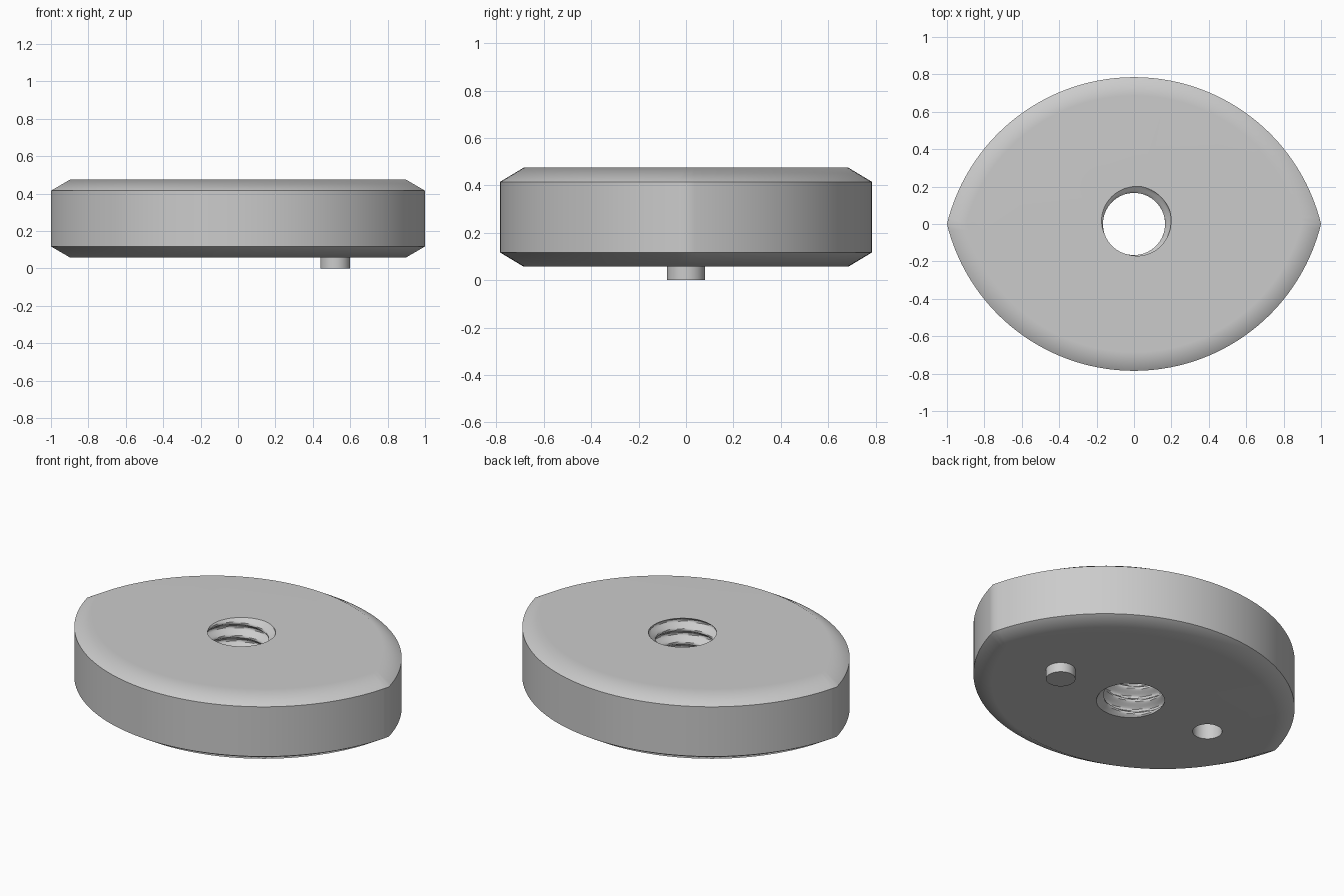
import bpy, bmesh, math

old = bpy.data.objects.get("Cube")
if old:
    bpy.data.objects.remove(old, do_unlink=True)

# Single plain grey
grey = bpy.data.materials.new("plain grey")
grey.use_nodes = True
colour = (0.6, 0.6, 0.6, 1)
grey.diffuse_color = colour
grey.node_tree.nodes["Principled BSDF"].inputs["Base Color"].default_value = colour

BOTTOM, TOP, CHAMFER, INSET = 0.057, 0.475, 0.06, 0.1
HALF_WIDTH = 0.785
RADIUS = (1 + HALF_WIDTH ** 2) / (2 * HALF_WIDTH)   # each side arc
OFFSET = RADIUS - HALF_WIDTH                        # arc centre from the middle
PEG_X, PEG_R = 0.52, 0.08


def loft(name, rings):
    """Skin closed rings of points, from the bottom up, and cap both ends."""
    bm = bmesh.new()
    loops = [[bm.verts.new(p) for p in ring] for ring in rings]
    n = len(loops[0])
    for a, b in zip(loops, loops[1:]):
        for i in range(n):
            j = (i + 1) % n
            bm.faces.new((a[i], a[j], b[j], b[i]))
    bm.faces.new(loops[0][::-1])
    bm.faces.new(loops[-1])
    mesh = bpy.data.meshes.new(name)
    bm.to_mesh(mesh)
    bm.free()
    mesh.materials.append(grey)
    obj = bpy.data.objects.new(name, mesh)
    bpy.context.collection.objects.link(obj)
    return obj


def lens(inset, z, steps=72):
    """Outline of two arcs meeting in points at left and right."""
    r = RADIUS - inset
    start = math.asin(OFFSET / r)
    points = []
    for side in (1, -1):
        for i in range(steps):
            a = start + (math.pi - 2 * start) * i / steps
            points.append((side * r * math.cos(a), side * (r * math.sin(a) - OFFSET), z))
    return points


def circle(x, r, z, n=48):
    return [(x + r * math.cos(math.tau * i / n), r * math.sin(math.tau * i / n), z)
            for i in range(n)]


def thread_ring(z, n=64, minor=0.166, depth=0.038, pitch=0.08):
    """One level of a right-handed screw thread with flat crests."""
    points = []
    for i in range(n):
        a = math.tau * i / n
        phase = (a - math.radians(50)) / math.tau - (z - TOP) / pitch
        away = abs(phase - round(phase))
        r = minor + depth * min(1, max(0, (0.42 - away) / 0.34))
        points.append((r * math.cos(a), r * math.sin(a), z))
    return points


def cut(target, cutter):
    cutter.hide_render = True
    mod = target.modifiers.new("cut", "BOOLEAN")
    mod.operation = "DIFFERENCE"
    mod.solver = "EXACT"
    mod.object = cutter
    bpy.context.view_layer.objects.active = target
    bpy.ops.object.modifier_apply(modifier=mod.name)
    bpy.data.objects.remove(cutter, do_unlink=True)


def smooth(obj, degrees):
    bpy.ops.object.select_all(action="DESELECT")
    obj.select_set(True)
    bpy.context.view_layer.objects.active = obj
    bpy.ops.object.shade_smooth_by_angle(angle=math.radians(degrees))
    mod = obj.modifiers.new("flat caps", "WEIGHTED_NORMAL")
    mod.keep_sharp = True


# Lens-shaped body, chamfered above and below
body = loft("body", [lens(INSET, BOTTOM), lens(0, BOTTOM + CHAMFER),
                     lens(0, TOP - CHAMFER), lens(INSET, TOP)])

# Threaded bore through the middle
levels = 66
low, high = BOTTOM - 0.021, TOP + 0.021
cut(body, loft("bore_cutter", [thread_ring(low + (high - low) * i / levels)
                               for i in range(levels + 1)]))

# Blind locating hole on the right of the underside
cut(body, loft("hole_cutter", [circle(-PEG_X, PEG_R, BOTTOM - 0.05),
                               circle(-PEG_X, PEG_R, BOTTOM + 0.1)]))
smooth(body, 35)

# Locating peg on the left of the underside
peg = loft("locating_peg", [circle(PEG_X, PEG_R, 0), circle(PEG_X, PEG_R, BOTTOM + 0.01)])
smooth(peg, 35)
